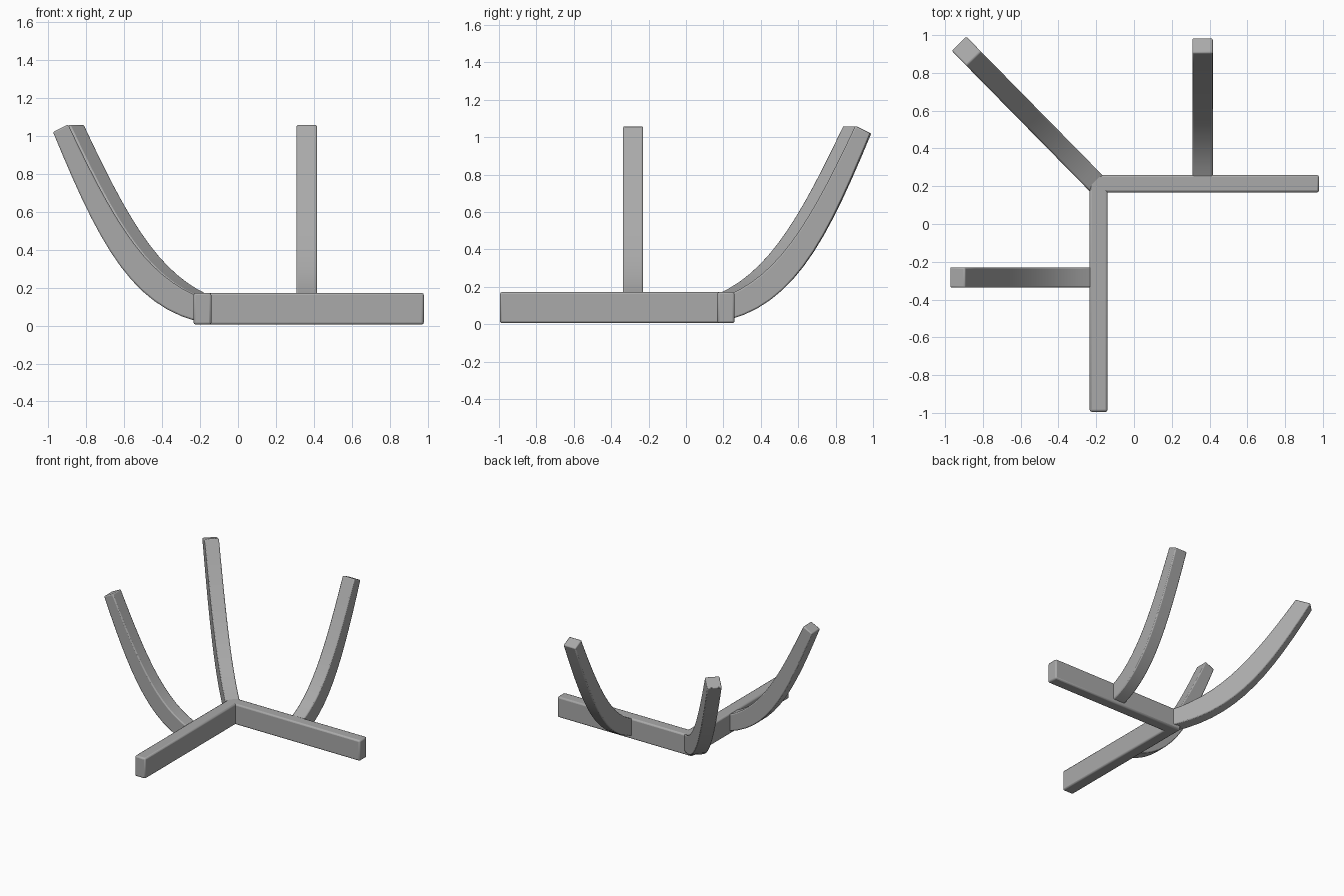
import bpy, bmesh, math
from mathutils import Matrix, Vector
from mathutils.geometry import interpolate_bezier

cube = bpy.data.objects.get("Cube")
if cube:
    bpy.data.objects.remove(cube, do_unlink=True)

grey = bpy.data.materials.new("stone grey")
grey.use_nodes = True
grey.diffuse_color = (0.4, 0.4, 0.4, 1)
grey.node_tree.nodes["Principled BSDF"].inputs["Base Color"].default_value = grey.diffuse_color


def finish(name, bm, bevel):
    bmesh.ops.recalc_face_normals(bm, faces=bm.faces)
    mesh = bpy.data.meshes.new(name)
    bm.to_mesh(mesh)
    bm.free()
    mesh.materials.append(grey)
    obj = bpy.data.objects.new(name, mesh)
    bpy.context.collection.objects.link(obj)
    mod = obj.modifiers.new("worn edges", "BEVEL")
    mod.width = bevel
    mod.segments = 2
    mod.limit_method = "ANGLE"
    mod.angle_limit = math.radians(40)
    bpy.ops.object.select_all(action="DESELECT")
    obj.select_set(True)
    bpy.context.view_layer.objects.active = obj
    bpy.ops.object.shade_smooth_by_angle(angle=math.radians(35))
    return obj


def beam(name, low, high):
    low, high = Vector(low), Vector(high)
    bm = bmesh.new()
    bmesh.ops.create_cube(bm, size=1)
    bmesh.ops.scale(bm, vec=high - low, verts=bm.verts)
    bmesh.ops.translate(bm, vec=(low + high) / 2, verts=bm.verts)
    return finish(name, bm, 0.012)


def bezier(*points):
    return interpolate_bezier(*[Vector((x, 0, z)) for x, z in points], 14)


def rib(name, origin, angle, stretch=1.0, width=0.108):
    """Curved rib sweeping outward and up along the heading angle."""
    outer = bezier((-0.01, 0.025), (0.34, 0.12), (0.51, 0.46), (0.74, 1.02))
    inner = bezier((-0.01, 0.16), (0.26, 0.28), (0.42, 0.55), (0.66, 1.06))
    bm = bmesh.new()
    rings = []
    for o, i in zip(outer, inner):
        rings.append([bm.verts.new((p.x * stretch, side * width / 2, p.z))
                      for p, side in ((o, -1), (o, 1), (i, 1), (i, -1))])
    for a, b in zip(rings, rings[1:]):
        for k in range(4):
            n = (k + 1) % 4
            bm.faces.new((a[k], a[n], b[n], b[k]))
    bm.faces.new(rings[0])
    bm.faces.new(rings[-1])
    bm.transform(Matrix.Translation((*origin, 0)) @ Matrix.Rotation(math.radians(angle), 4, "Z"))
    return finish(name, bm, 0.008)


# Two straight beams meeting at a corner
beam("side_beam", (-0.235, 0.167, 0.005), (0.98, 0.26, 0.172))
beam("front_beam", (-0.235, -0.995, 0.005), (-0.14, 0.255, 0.172))

# Curved ribs behind each beam and a longer one from the corner
rib("back_rib", (0.363, 0.245), 90)
rib("right_rib", (-0.235, -0.283), 180)
rib("corner_rib", (-0.195, 0.21), 134.5, stretch=math.sqrt(2))
